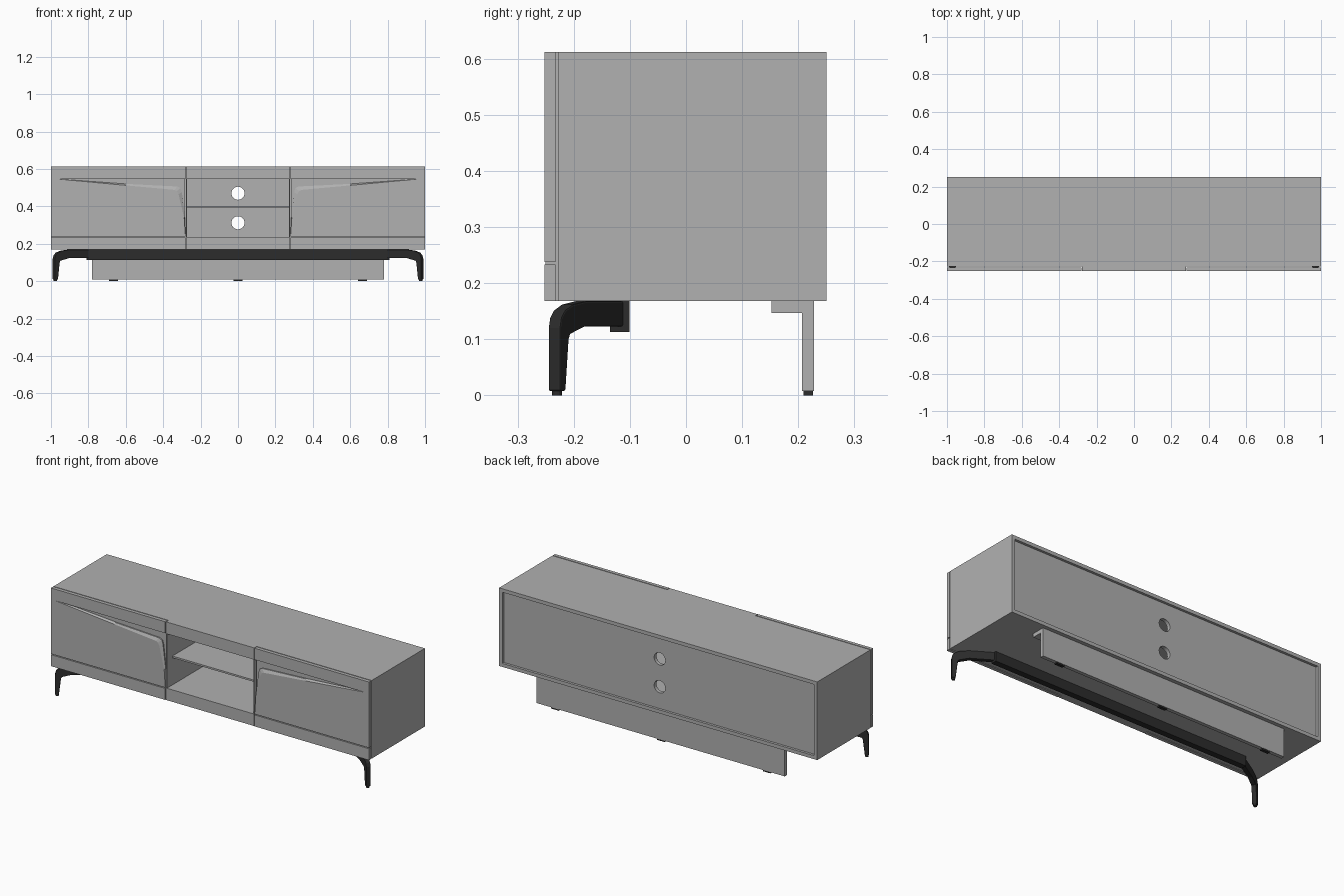
import bpy, bmesh, math
from mathutils import Matrix, Vector

cube = bpy.data.objects.get("Cube")
if cube:
    bpy.data.objects.remove(cube, do_unlink=True)


def material(name, value):
    m = bpy.data.materials.new(name)
    m.use_nodes = True
    m.diffuse_color = (value, value, value, 1)
    bsdf = m.node_tree.nodes["Principled BSDF"]
    bsdf.inputs["Base Color"].default_value = (value, value, value, 1)
    bsdf.inputs["Roughness"].default_value = 0.6
    return m


GREY = material("grey_lacquer", 0.44)
BLACK = material("black_metal", 0.025)


def finish(name, bm, mat):
    bmesh.ops.recalc_face_normals(bm, faces=bm.faces)
    me = bpy.data.meshes.new(name)
    bm.to_mesh(me)
    bm.free()
    me.materials.append(mat)
    ob = bpy.data.objects.new(name, me)
    bpy.context.collection.objects.link(ob)
    return ob


def loft(name, rings, mat):
    """Join matching rings of points into a closed solid."""
    bm = bmesh.new()
    rings = [[bm.verts.new(p) for p in ring] for ring in rings]
    bm.faces.new(rings[0])
    bm.faces.new(rings[-1])
    for a, b in zip(rings, rings[1:]):
        for i in range(len(a)):
            j = (i + 1) % len(a)
            bm.faces.new((a[i], a[j], b[j], b[i]))
    return finish(name, bm, mat)


def box(name, x, y, z, mat):
    corners = [(x[0], y[0]), (x[1], y[0]), (x[1], y[1]), (x[0], y[1])]
    return loft(name, [[(*c, h) for c in corners] for h in z], mat)


def cylinder(name, center, radius, depth, axis, mat, sides=32):
    bm = bmesh.new()
    turn = Matrix.Rotation(math.pi / 2, 4, 'X') if axis == 'Y' else Matrix()
    bmesh.ops.create_cone(bm, cap_ends=True, segments=sides, radius1=radius,
                          radius2=radius, depth=depth,
                          matrix=Matrix.Translation(center) @ turn)
    return finish(name, bm, mat)


def cut(ob, cutters):
    for c in cutters:
        c.hide_render = True
        mod = ob.modifiers.new("cut", 'BOOLEAN')
        mod.operation, mod.solver, mod.object = 'DIFFERENCE', 'EXACT', c
    bpy.context.view_layer.update()
    graph = bpy.context.evaluated_depsgraph_get()
    me = bpy.data.meshes.new_from_object(ob.evaluated_get(graph))
    ob.modifiers.clear()
    ob.data = me
    for c in cutters:
        bpy.data.objects.remove(c, do_unlink=True)


# Cabinet body: the middle comes forward between the doors
BOTTOM, TOP, BACK, FRONT, STEP, MID = 0.168, 0.612, 0.25, -0.25, -0.228, 0.277
half = [(1, BACK), (1, STEP), (MID, STEP), (MID, FRONT)]
plan = half + [(-x, y) for x, y in reversed(half)]
body = loft("cabinet_body", [[(*p, z) for p in plan] for z in (BOTTOM, TOP)], GREY)

# Open bay, recessed back and cable holes
cut(body, [
    box("bay_cutter", (-0.272, 0.272), (-0.4, 0.215), (0.236, 0.545), GREY),
    box("back_cutter", (-0.98, 0.98), (0.236, 0.4), (0.188, 0.592), GREY),
    cylinder("hole_cutter_upper", (0, 0.23, 0.47), 0.035, 0.1, 'Y', GREY),
    cylinder("hole_cutter_lower", (0, 0.23, 0.312), 0.035, 0.1, 'Y', GREY),
])
box("bay_shelf", (-0.272, 0.272), (-0.2, 0.215), (0.39, 0.4), GREY)

# Doors with a tapering finger recess: rim outline and softened front outline
rim = [(1, 0.238), (1, TOP), (0.281, TOP), (0.281, 0.547), (0.975, 0.547),
       (0.6, 0.52), (0.325, 0.506), (0.307, 0.498), (0.3, 0.475), (0.283, 0.34), (0.281, 0.238)]
soft = {5: (0.6, 0.512), 6: (0.34, 0.488), 7: (0.327, 0.482),
        8: (0.318, 0.465), 9: (0.288, 0.34)}
face = [soft.get(i, p) for i, p in enumerate(rim)]

# Leg outline: distance along the arm, height
leg = [(0, 0.168), (0.14, 0.168), (0.185, 0.162), (0.211, 0.152), (0.224, 0.139),
       (0.229, 0.12), (0.229, 0.008), (0.209, 0.008), (0.198, 0.1),
       (0.193, 0.109), (0.14, 0.123), (0, 0.123)]
arm = Vector((0.852, -0.524, 0))
across = Vector((0.524, 0.852, 0)) * 0.0125

for side, s in (("left", 1), ("right", -1)):
    loft(side + "_door", [[(s * x, y, z) for x, z in ring] for ring, y in
                          ((rim, -0.2325), (rim, -0.245), (face, -0.252))], GREY)
    box(side + "_door_recess", sorted((s * 0.283, s * 0.98)), (-0.238, -0.2325),
        (0.24, 0.6), GREY)
    box(side + "_lower_front", sorted((s * 0.281, s)), (-0.252, -0.2325),
        (BOTTOM, 0.233), GREY)

    # Angled front leg
    rings = []
    for w in (-1, 1):
        pts = [Vector((0.79, -0.115, z)) + arm * d + across * w for d, z in leg]
        rings.append([(s * p.x, p.y, p.z) for p in pts])
    ob = loft(side + "_front_leg", rings, BLACK)
    bevel = ob.modifiers.new("soft_edges", 'BEVEL')
    bevel.width, bevel.segments, bevel.limit_method = 0.003, 2, 'ANGLE'
    bevel.angle_limit = math.radians(50)
    tip = Vector((0.79, -0.115, 0.004)) + arm * 0.219
    cylinder(side + "_front_foot", (s * tip.x, tip.y, tip.z), 0.009, 0.008, 'Z', BLACK, 16)

# Front beam
box("front_beam", (-0.81, 0.81), (-0.135, -0.101), (0.113, BOTTOM), BLACK)

# Rear support board, its fixing flange and glides
box("rear_board", (-0.78, 0.78), (0.207, 0.228), (0.008, BOTTOM), GREY)
box("rear_flange", (-0.78, 0.78), (0.152, 0.207), (0.147, BOTTOM), GREY)
for i, x in enumerate((-0.665, 0, 0.665)):
    box("rear_glide_%d" % (i + 1), (x - 0.024, x + 0.024), (0.209, 0.226), (0, 0.008), BLACK)
